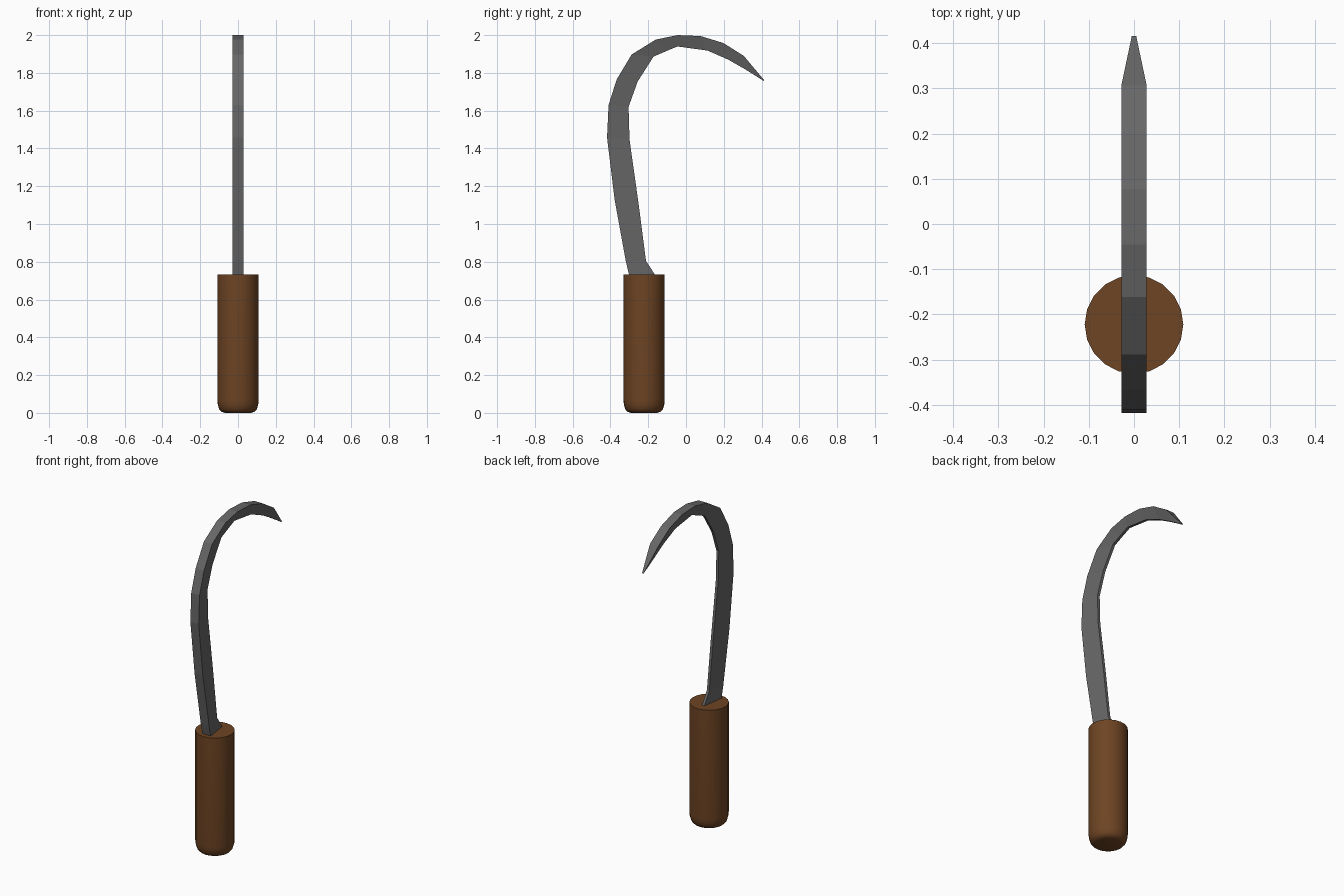
import bpy, bmesh, math

if "Cube" in bpy.data.objects:
    bpy.data.objects.remove(bpy.data.objects["Cube"])


def material(name, rgb):
    m = bpy.data.materials.new(name)
    m.diffuse_color = (*rgb, 1)
    m.use_nodes = True
    m.node_tree.nodes["Principled BSDF"].inputs["Base Color"].default_value = m.diffuse_color
    return m


def finish(name, bm, mat):
    bmesh.ops.recalc_face_normals(bm, faces=bm.faces)
    me = bpy.data.meshes.new(name)
    bm.to_mesh(me)
    bm.free()
    me.materials.append(mat)
    ob = bpy.data.objects.new(name, me)
    bpy.context.collection.objects.link(ob)
    return ob


steel = material("dark steel", (0.135, 0.135, 0.135))
wood = material("brown wood", (0.155, 0.058, 0.017))

# Blade: wedge section, thick along the outer back, thin along the inner edge (y, z)
back = [(-.30, .725), (-.318, .80), (-.378, 1.13), (-.418, 1.458), (-.41, 1.63),
        (-.367, 1.765), (-.288, 1.897), (-.161, 1.976), (-.045, 2.0),
        (.077, 1.995), (.198, 1.958), (.306, 1.89), (.415, 1.76)]
edge = [(-.16, .725), (-.212, .805), (-.25, 1.10), (-.299, 1.447), (-.304, 1.62),
        (-.256, 1.754), (-.172, 1.886), (-.11, 1.913), (-.045, 1.94),
        (.114, 1.918), (.224, 1.87), (.315, 1.818), (.412, 1.757)]
bm = bmesh.new()
rings = []
for i, (b, e) in enumerate(zip(back, edge)):
    tip = i == len(back) - 1
    wb, we = (.005, .003) if tip else (.028, .008)
    rings.append([bm.verts.new(p) for p in
                  ((-wb, *b), (wb, *b), (we, *e), (-we, *e))])
for r, s in zip(rings, rings[1:]):
    for k in range(4):
        n = (k + 1) % 4
        bm.faces.new((r[k], r[n], s[n], s[k]))
bm.faces.new(rings[0])
bm.faces.new(rings[-1])
finish("blade", bm, steel)

# Handle: turned cylinder with a rounded butt (radius, z)
SIDES = 20
profile = [(.07, 0), (.088, .006), (.1, .02), (.107, .045), (.109, .07), (.109, .733)]
bm = bmesh.new()
rings = [[bm.verts.new((r * math.cos(2 * math.pi * k / SIDES),
                        -.222 + r * math.sin(2 * math.pi * k / SIDES), z))
          for k in range(SIDES)] for r, z in profile]
for r, s in zip(rings, rings[1:]):
    for k in range(SIDES):
        n = (k + 1) % SIDES
        bm.faces.new((r[k], r[n], s[n], s[k]))
bm.faces.new(rings[0])
bm.faces.new(rings[-1])
handle = finish("handle", bm, wood)
bpy.context.view_layer.objects.active = handle
handle.select_set(True)
bpy.ops.object.shade_smooth_by_angle(angle=math.radians(50))
